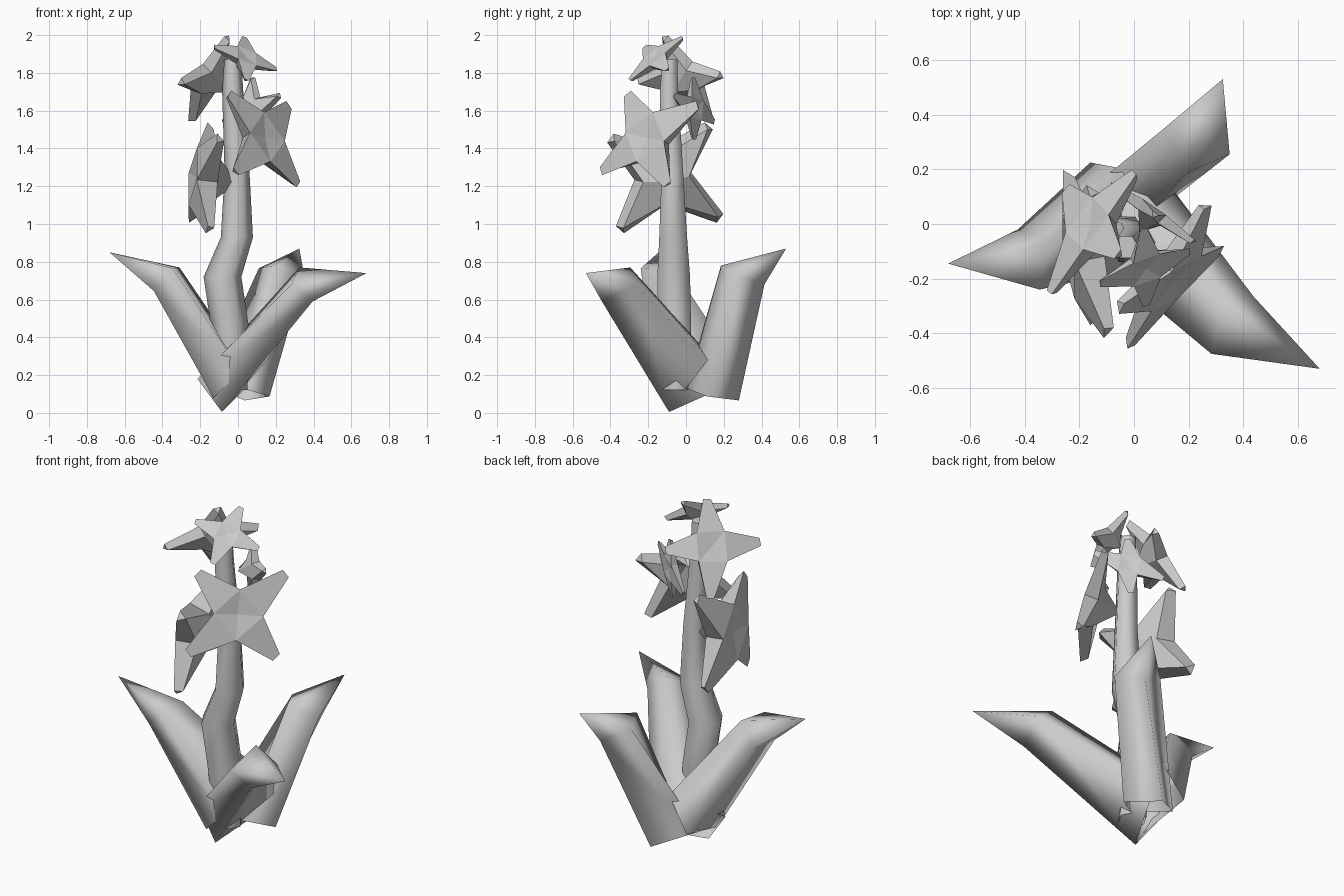
import bpy
import bmesh
import math
from mathutils import Vector as V

if "Cube" in bpy.data.objects:
    bpy.data.objects.remove(bpy.data.objects["Cube"])


def make(name, verts, faces, smooth):
    """Mesh object with consistent outward normals; faces flagged in smooth are soft."""
    me = bpy.data.meshes.new(name)
    me.from_pydata([tuple(v) for v in verts], [], faces)
    for p, s in zip(me.polygons, smooth):
        p.use_smooth = s
    bm = bmesh.new()
    bm.from_mesh(me)
    bmesh.ops.recalc_face_normals(bm, faces=bm.faces)
    bm.to_mesh(me)
    bm.free()
    ob = bpy.data.objects.new(name, me)
    bpy.context.collection.objects.link(ob)
    return ob


# stem: bent, tapering six-sided tube (x, y, z, radius)
path = [(-0.03, -0.05, 0.12, 0.08), (-0.045, -0.06, 0.47, 0.10),
        (-0.082, -0.065, 0.72, 0.10), (-0.006, -0.068, 0.93, 0.085),
        (-0.005, -0.072, 1.27, 0.066), (-0.028, -0.09, 1.70, 0.056),
        (-0.028, -0.085, 1.87, 0.045)]
N = 6
verts, faces, soft = [], [], []
for x, y, z, r in path:
    for k in range(N):
        a = 2 * math.pi * k / N
        verts.append((x + r * math.cos(a), y + r * math.sin(a), z))
for i in range(len(path) - 1):
    for k in range(N):
        j = (k + 1) % N
        faces.append((i * N + k, i * N + j, (i + 1) * N + j, (i + 1) * N + k))
        soft.append(True)
faces.append(tuple(range(len(verts) - N, len(verts))))
soft.append(False)
make("stem", verts, faces, soft)


# leaf: four-sided thick blade, open below, closing to a bent pointed tip
def leaf(name, base, mid, tip):
    verts = list(base) + list(mid) + [tip]
    faces = [(k, (k + 1) % 4, 4 + (k + 1) % 4, 4 + k) for k in range(4)]
    faces += [(4 + k, 4 + (k + 1) % 4, 8) for k in range(4)]
    make(name, verts, faces, [True] * 8)


# corners run: inner ridge, side, outer ridge, other side
leaf("leaf_front_right",
     [(-0.10, 0.13, 0.30), (-0.215, -0.06, 0.18), (-0.085, -0.09, 0.005), (0.06, 0.235, 0.15)],
     [(0.325, -0.295, 0.77), (0.283, -0.475, 0.68), (0.395, -0.445, 0.59), (0.437, -0.265, 0.68)],
     (0.68, -0.53, 0.74))
leaf("leaf_left",
     [(-0.03, 0.20, 0.36), (0.015, -0.16, 0.22), (-0.13, -0.11, 0.08), (-0.16, 0.225, 0.17)],
     [(-0.31, -0.07, 0.77), (-0.345, -0.24, 0.765), (-0.445, -0.19, 0.645), (-0.425, -0.02, 0.65)],
     (-0.68, -0.145, 0.85))
leaf("leaf_back_right",
     [(0.025, 0.0, 0.13), (-0.17, 0.12, 0.15), (0.035, 0.28, 0.066), (0.167, 0.112, 0.087)],
     [(0.19, 0.185, 0.78), (0.11, 0.35, 0.765), (0.27, 0.415, 0.68), (0.35, 0.255, 0.73)],
     (0.325, 0.53, 0.87))


# flower: four-petal star with a square heart and a cone-shaped back
def flower(name, lift, *tips):
    T = [V(t) for t in tips]
    c = sum(T, V()) / 4
    n = (T[0] - T[2]).cross(T[1] - T[3]).normalized()
    if n.dot(c - V((-0.02, -0.075, c.z))) < 0:
        n = -n
    R = sum((t - c).length for t in T) / 4
    verts = [c + n * R * (lift - 0.05), c - n * R * 0.5]
    for i in range(4):
        d = (T[i] - c).normalized()
        e = (T[(i + 1) % 4] - c).normalized()
        side = n.cross(d).normalized()
        if side.dot(e) < 0:
            side = -side
        v = (d + e).normalized()
        verts += [c + v * R * 0.42 + n * R * lift,      # front valley
                  c + v * R * 0.34 - n * R * 0.14,      # back valley
                  T[i] - side * R * 0.08,               # tip edge
                  T[i] + side * R * 0.08,
                  T[i] - d * R * 0.05 - n * R * 0.11]   # tip back
    faces = []
    for i in range(4):
        q, p = 2 + 5 * i, 2 + 5 * ((i + 3) % 4)
        f0, b0, f1, b1 = p, p + 1, q, q + 1
        ta, tb, tk = q + 2, q + 3, q + 4
        faces += [(0, f0, f1), (f0, ta, tb, f1), (f0, b0, tk, ta),
                  (ta, tk, tb), (tb, tk, b1, f1), (b0, 1, b1, tk)]
    make(name, verts, faces, [False] * len(faces))


flower("flower_front", 0.09, (-0.045, -0.31, 1.69), (0.27, 0.06, 1.63),
       (0.32, -0.10, 1.21), (-0.01, -0.45, 1.28))
flower("flower_upper_left", 0.09, (-0.06, -0.11, 1.995), (-0.31, -0.25, 1.755),
       (-0.25, 0.13, 1.55), (0.0, 0.19, 1.79))
flower("flower_top", 0.09, (0.035, -0.02, 1.99), (0.205, -0.10, 1.82),
       (0.045, -0.30, 1.765), (-0.125, -0.22, 1.94))
flower("flower_back", 0.09, (0.08, 0.04, 1.775), (-0.08, 0.15, 1.54),
       (0.06, 0.045, 1.447), (0.225, -0.06, 1.68))
flower("flower_lower_left", 0.18, (-0.167, 0.12, 1.52), (-0.26, 0.18, 1.03),
       (-0.165, -0.35, 0.97), (-0.11, -0.40, 1.455))
